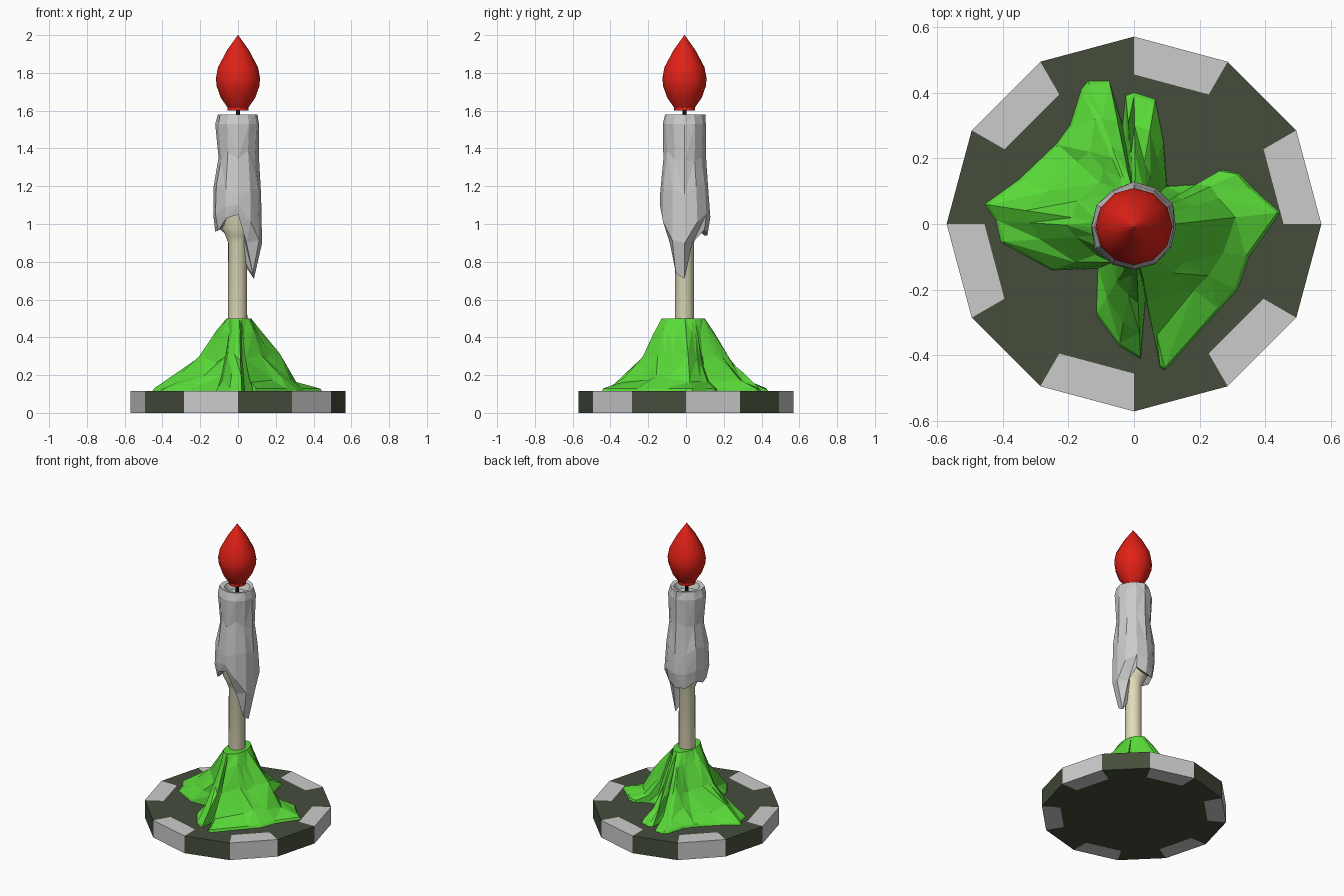
import bpy, math, random
from math import cos, sin, pi, atan2

if "Cube" in bpy.data.objects:
    bpy.data.objects.remove(bpy.data.objects["Cube"])

random.seed(7)


def material(name, rgb):
    m = bpy.data.materials.new(name)
    m.diffuse_color = (*rgb, 1)
    m.use_nodes = True
    m.node_tree.nodes["Principled BSDF"].inputs["Base Color"].default_value = m.diffuse_color
    return m


def make(name, verts, faces, mat=None, smooth=None):
    me = bpy.data.meshes.new(name)
    me.from_pydata(verts, [], faces)
    me.update()
    ob = bpy.data.objects.new(name, me)
    bpy.context.collection.objects.link(ob)
    if mat:
        me.materials.append(mat)
    if smooth:
        bpy.ops.object.select_all(action='DESELECT')
        ob.select_set(True)
        bpy.context.view_layer.objects.active = ob
        bpy.ops.object.shade_smooth_by_angle(angle=math.radians(smooth))
    return ob


def loft(name, rings, mat=None, smooth=None, split=False):
    """Skin a stack of equal-sized rings (bottom to top) and cap both ends."""
    n = len(rings[0])
    verts = [p for r in rings for p in r]
    faces = [list(range(n))[::-1]]
    for k in range(len(rings) - 1):
        for i in range(n):
            a, b = k * n + i, k * n + (i + 1) % n
            c, d = b + n, a + n
            if not split:
                faces.append([a, b, c, d])
            elif random.random() < 0.5:
                faces += [[a, b, c], [a, c, d]]
            else:
                faces += [[a, b, d], [b, c, d]]
    faces.append([(len(rings) - 1) * n + i for i in range(n)])
    return make(name, verts, faces, mat, smooth)


def circle(r, z, n, cx=0, cy=0):
    return [(cx + r * cos(2 * pi * i / n), cy + r * sin(2 * pi * i / n), z)
            for i in range(n)]


dark = material("dark_green", (0.06, 0.075, 0.045))
green = material("bright_green", (0.1, 0.7, 0.04))
red = material("flame_red", (0.75, 0.015, 0.008))
cream = material("cream", (0.75, 0.72, 0.5))
black = material("wick_black", (0.01, 0.01, 0.01))

# Twelve-sided base with alternating grey edge blocks
H = 0.115
base_verts = (circle(0.57, 0, 12) + circle(0.57, H, 12)
              + circle(0.455, 0, 12) + circle(0.455, H, 12))


def edge_faces(parity):
    out = []
    for i in range(parity, 12, 2):
        j = (i + 1) % 12
        out += [[i, j, 12 + j, 12 + i],
                [12 + i, 12 + j, 36 + j, 36 + i],
                [j, i, 24 + i, 24 + j]]
    return out


core = [list(range(36, 48)), list(range(24, 36))[::-1]]
make("base_plate", base_verts, edge_faces(1) + core, dark)
make("base_edge_blocks", base_verts, edge_faces(0))

# Faceted mound: lobed outline rising to a small oval top
outline = [(.445, .035), (.36, .11), (.32, .155), (.265, .165), (.19, .12),
           (.1, .115), (.09, .25), (.065, .38), (0, .4), (-.025, .39),
           (-.035, .3), (-.075, .435), (-.14, .435), (-.16, .41),
           (-.195, .3), (-.235, .245), (-.35, .135), (-.455, .06),
           (-.42, .01), (-.405, -.055), (-.25, -.14), (-.11, -.135),
           (-.115, -.275), (-.045, -.37), (.02, -.41), (.035, -.23),
           (.08, -.435), (.095, -.445), (.26, -.26), (.315, -.2),
           (.35, -.1)]
rings = []
for f, z, jit in [(1, H, 0), (.97, .128, .004), (.68, .185, .025),
                  (.36, .29, .025), (.13, .43, .012), (0, .5, 0)]:
    ring = []
    for x, y in outline:
        a = atan2(y, x)
        tx, ty = .005 + .065 * cos(a), -.015 + .115 * sin(a)
        g = f + random.uniform(-jit, jit) * 2
        ring.append((tx + (x - tx) * g, ty + (y - ty) * g,
                     z + random.uniform(-jit, jit)))
    rings.append(ring)
loft("mound", rings, green, split=True)

# Candle stick, flaring under the wax
loft("candle_stick",
     [circle(r, z, 20, -.002, -.008) for r, z in
      [(.052, H), (.05, .9), (.065, .94), (.085, .98), (.085, 1.5)]],
     cream, smooth=40)

# Melted wax shell with drips of different length around the edge
drip = [.71, .9, .97, .94, .94, .98, .96, .965, 1.03, 1.05, .9, .74]
profile = [(.105, 1.58), (.116, 1.53), (.107, 1.36), (.127, 1.18)]
n = len(drip)


def wax_point(i, r, z, jit=.006):
    a = 2 * pi * i / n
    r += random.uniform(-jit, jit)
    return (r * cos(a), -.008 + r * sin(a), z)


rings = [[wax_point(i, .05, d + .05, 0) for i, d in enumerate(drip)],
         [wax_point(i, .122 if d > .92 else .088, d, .004)
          for i, d in enumerate(drip)],
         [wax_point(i, .132, d + (1.18 - d) * .4) for i, d in enumerate(drip)]]
for r, z in reversed(profile):
    rings.append([wax_point(i, r, z + (random.uniform(-.03, .03) if z < 1.5 else 0))
                  for i in range(n)])
rings.append([wax_point(i, .078, 1.575, .003) for i in range(n)])
rings.append([wax_point(i, .06, 1.535, 0) for i in range(n)])
loft("melted_wax", rings, split=True)

# Wick
loft("wick", [circle(.01, 1.5, 8, 0, -.008), circle(.01, 1.64, 8, 0, -.008)], black)

# Flame: collar and teardrop
loft("flame_collar", [circle(.055, z, 12, 0, -.008) for z in (1.6, 1.616)],
     red, smooth=40)
loft("flame",
     [circle(r, z, 12, 0, -.008) for r, z in
      [(.055, 1.616), (.092, 1.67), (.113, 1.73), (.117, 1.77), (.106, 1.83),
       (.058, 1.92), (.001, 2.0)]],
     red, smooth=45)
